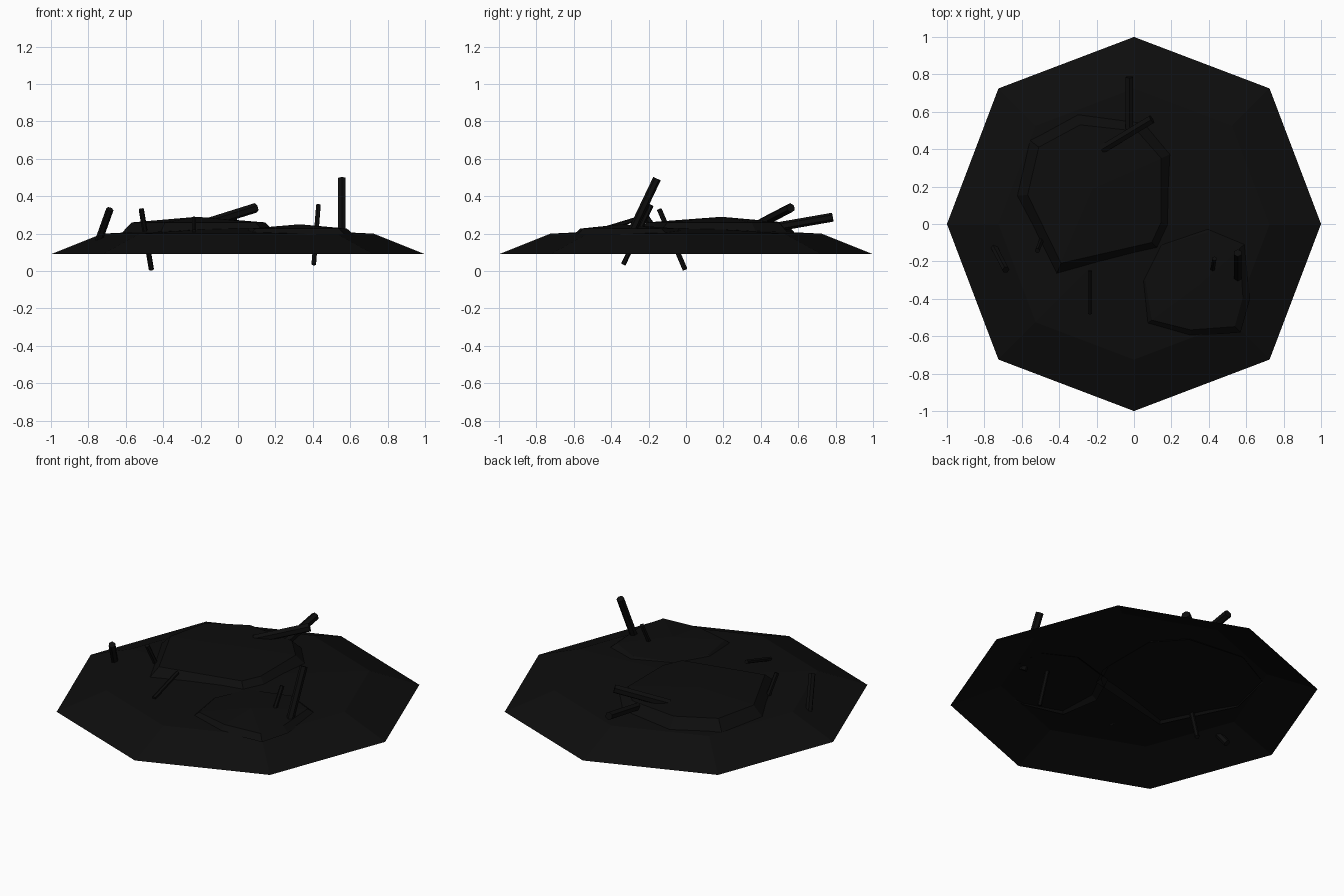
import bpy, bmesh, math
from mathutils import Vector

if "Cube" in bpy.data.objects:
    bpy.data.objects.remove(bpy.data.objects["Cube"])

mat = bpy.data.materials.new("charred")
mat.diffuse_color = (0.004, 0.004, 0.004, 1)
mat.use_nodes = True
mat.node_tree.nodes["Principled BSDF"].inputs["Base Color"].default_value = mat.diffuse_color


def finish(name, bm):
    me = bpy.data.meshes.new(name)
    bmesh.ops.recalc_face_normals(bm, faces=bm.faces)
    bm.to_mesh(me)
    bm.free()
    me.materials.append(mat)
    ob = bpy.data.objects.new(name, me)
    bpy.context.collection.objects.link(ob)
    return ob


def mound(name, outline, centre, inset, z_rim, z_ring, z_peak):
    """Open faceted heap: rim, inner ring and a peak."""
    bm = bmesh.new()
    c = Vector(centre)
    rim = [bm.verts.new((x, y, z_rim)) for x, y in outline]
    ring = [bm.verts.new((*(c + (Vector(p) - c) * inset), z_ring)) for p in outline]
    peak = bm.verts.new((*c, z_peak))
    n = len(outline)
    for i in range(n):
        j = (i + 1) % n
        bm.faces.new((rim[i], rim[j], ring[j], ring[i]))
        bm.faces.new((ring[i], ring[j], peak))
    return finish(name, bm)


def stick(name, a, b, r, sides=6):
    """Low-poly charred stick from a to b."""
    a, b = Vector(a), Vector(b)
    bm = bmesh.new()
    bmesh.ops.create_cone(bm, cap_ends=True, segments=sides, radius1=r, radius2=r,
                          depth=(b - a).length)
    m = (b - a).to_track_quat('Z', 'Y').to_matrix().to_4x4()
    m.translation = (a + b) / 2
    bm.transform(m)
    return finish(name, bm)


# Wide octagonal ash bed
octagon = []
for i in range(8):
    r = 1.0 if i % 2 == 0 else 1.025
    octagon.append((r * math.cos(i * math.pi / 4), r * math.sin(i * math.pi / 4)))
mound("ash_bed", octagon, (0, 0), 0.725, 0.09, 0.2, 0.235)

# Two smaller heaps on top
mound("large_heap",
      [(-0.42, -0.28), (0.15, -0.15), (0.21, -0.02), (0.21, 0.38), (0.06, 0.55),
       (-0.3, 0.59), (-0.56, 0.45), (-0.63, 0.15)],
      (-0.22, 0.19), 0.85, 0.195, 0.26, 0.29)
mound("small_heap",
      [(0.06, -0.54), (0.3, -0.6), (0.57, -0.58), (0.62, -0.4), (0.6, -0.1),
       (0.4, 0.0), (0.12, -0.08), (0.02, -0.3)],
      (0.33, -0.34), 0.87, 0.195, 0.227, 0.25)

# Charred sticks poking out of the ash
sticks = [
    ((-0.76, -0.10, 0.12), (-0.685, -0.245, 0.33), 0.02),
    ((-0.463, -0.005, 0.008), (-0.517, -0.143, 0.33), 0.014),
    ((-0.235, -0.48, 0.212), (-0.235, -0.25, 0.282), 0.012),
    ((0.405, -0.335, 0.035), (0.43, -0.185, 0.353), 0.013),
    ((0.555, -0.30, 0.19), (0.555, -0.155, 0.494), 0.022),
    ((-0.17, 0.40, 0.255), (0.095, 0.56, 0.338), 0.026),
    ((-0.025, 0.48, 0.235), (-0.025, 0.785, 0.288), 0.024),
]
for i, (a, b, r) in enumerate(sticks):
    stick(f"charred_stick_{i + 1}", a, b, r)
